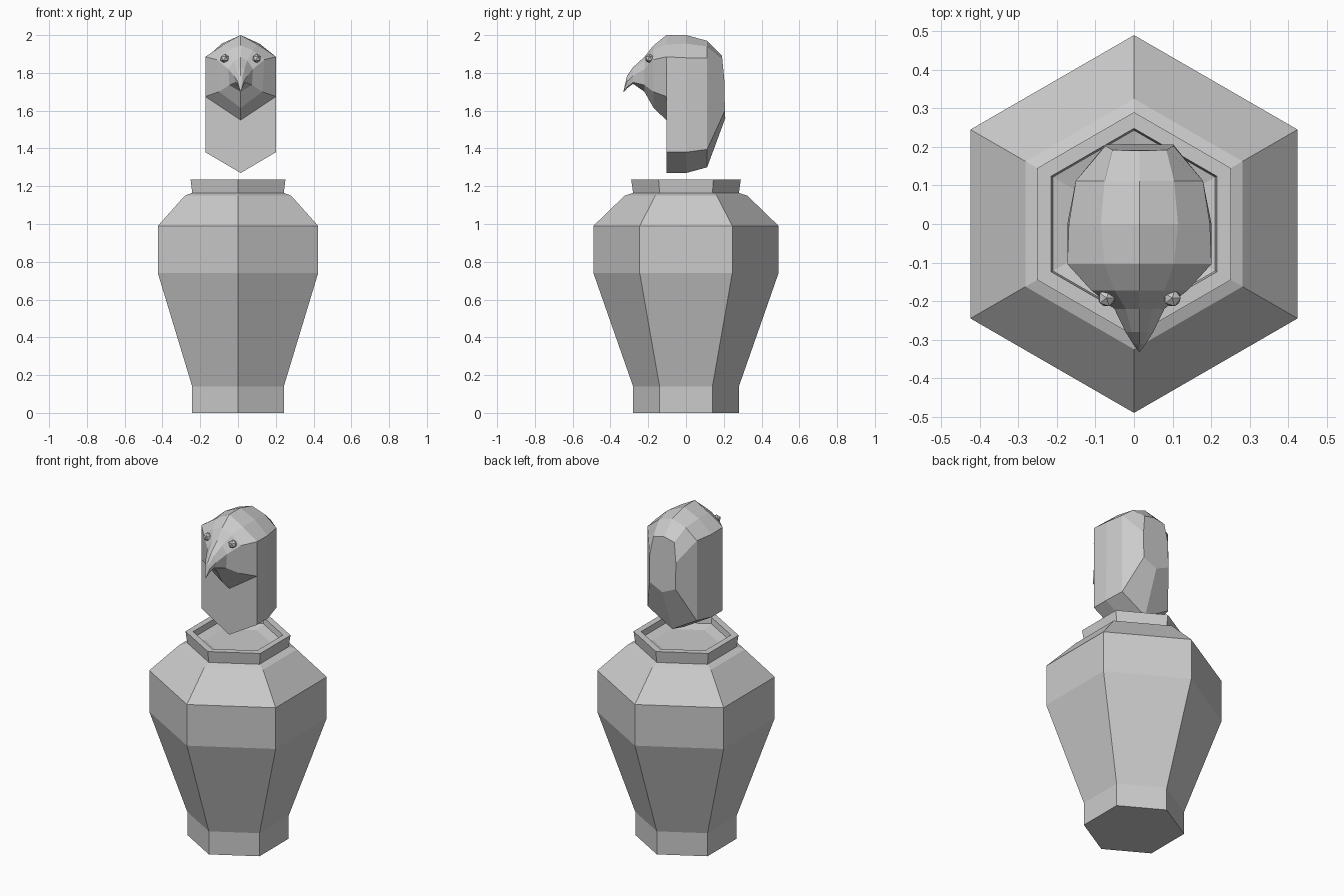
import bpy, bmesh
from math import sin, cos, pi

if "Cube" in bpy.data.objects:
    bpy.data.objects.remove(bpy.data.objects["Cube"])

CX = 0.014  # the head sits slightly off the jar axis


def finish(name, bm):
    bmesh.ops.remove_doubles(bm, verts=bm.verts, dist=0.0005)
    bmesh.ops.recalc_face_normals(bm, faces=bm.faces)
    mesh = bpy.data.meshes.new(name)
    bm.to_mesh(mesh)
    bm.free()
    obj = bpy.data.objects.new(name, mesh)
    bpy.context.collection.objects.link(obj)
    return obj


def loft(name, rings):
    """Skin a list of equal-length point rings and cap both ends."""
    bm = bmesh.new()
    loops = [[bm.verts.new(p) for p in ring] for ring in rings]
    n = len(loops[0])
    for a, b in zip(loops, loops[1:]):
        for i in range(n):
            j = (i + 1) % n
            bm.faces.new((a[i], a[j], b[j], b[i]))
    bm.faces.new(loops[0])
    bm.faces.new(loops[-1])
    return finish(name, bm)


# Hexagonal jar: radius / height profile, ending in the recessed mouth
profile = [(0.28, 0), (0.28, 0.14), (0.49, 0.74), (0.49, 0.99),
           (0.325, 1.15), (0.28, 1.165), (0.29, 1.235),
           (0.248, 1.235), (0.243, 1.20), (0.18, 1.185)]
loft("jar", [[(r * sin(k * pi / 3), r * cos(k * pi / 3), z) for k in range(6)]
             for r, z in profile])


# Bird head: half sections (x, y, z) from crown to keel, mirrored into rings
def section(y, top, mid, side, low, keel):
    return [(0, y, top), (mid[0], y, mid[1]), (side[0], y, side[1]),
            (low[0], y, low[1]), (0, y, keel)]


halves = [
    # nape
    [(0, 0.19, 1.89), (0.07, 0.192, 1.875), (0.088, 0.203, 1.76),
     (0.088, 0.206, 1.60), (0, 0.208, 1.56)],
    # skull and neck
    section(0.112, 1.97, (0.09, 1.94), (0.165, 1.88), (0.165, 1.395), 1.30),
    section(0.0, 2.0, (0.10, 1.955), (0.183, 1.88), (0.187, 1.38), 1.27),
    section(-0.104, 2.0, (0.09, 1.95), (0.187, 1.885), (0.187, 1.38), 1.27),
    # jaw, starting at the flat throat
    section(-0.104, 2.0, (0.09, 1.95), (0.187, 1.885), (0.187, 1.675), 1.55),
    section(-0.172, 1.945, (0.065, 1.92), (0.125, 1.87), (0.115, 1.70), 1.615),
    # hooked beak
    section(-0.22, 1.885, (0.035, 1.865), (0.065, 1.82), (0.06, 1.735), 1.70),
    section(-0.28, 1.83, (0.02, 1.82), (0.036, 1.785), (0.025, 1.75), 1.742),
    section(-0.312, 1.785, (0.009, 1.775), (0.016, 1.755), (0.01, 1.725), 1.718),
    section(-0.331, 1.703, (0.001, 1.702), (0.002, 1.70), (0.001, 1.698), 1.697),
]
rings = [[(CX + x, y, z) for x, y, z in h] +
         [(CX - x, y, z) for x, y, z in h[-2:0:-1]] for h in halves]
loft("bird_head", rings)

# Eyes
for side, label in ((-1, "left"), (1, "right")):
    bpy.ops.mesh.primitive_ico_sphere_add(
        subdivisions=1, radius=0.025, location=(CX + side * 0.085, -0.192, 1.876))
    bpy.context.object.name = label + "_eye"
